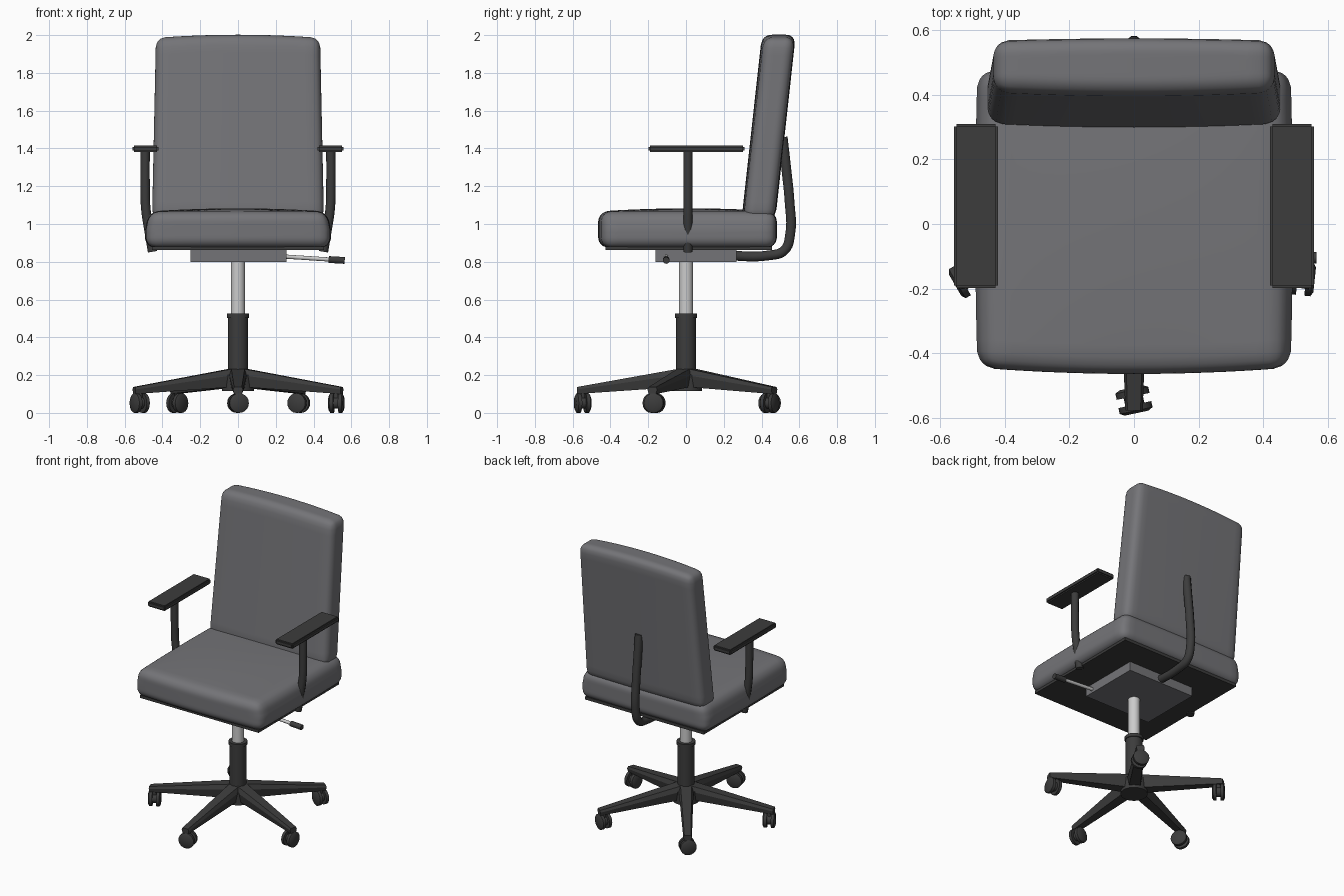
import bpy, bmesh, math
from mathutils import Vector, Matrix

if "Cube" in bpy.data.objects:
    bpy.data.objects.remove(bpy.data.objects["Cube"])


def material(name, rgb):
    m = bpy.data.materials.new(name)
    m.diffuse_color = (*rgb, 1)
    m.use_nodes = True
    m.node_tree.nodes["Principled BSDF"].inputs["Base Color"].default_value = m.diffuse_color
    return m


GREY = material("grey fabric", (0.175, 0.175, 0.187))
DARK = material("dark plastic", (0.045, 0.045, 0.045))
SILVER = material("silver metal", (0.6, 0.6, 0.6))


def finish(name, bm, mat, smooth=True):
    bmesh.ops.recalc_face_normals(bm, faces=bm.faces)
    me = bpy.data.meshes.new(name)
    bm.to_mesh(me)
    bm.free()
    ob = bpy.data.objects.new(name, me)
    bpy.context.collection.objects.link(ob)
    me.materials.append(mat)
    if smooth:
        bpy.ops.object.select_all(action='DESELECT')
        ob.select_set(True)
        bpy.context.view_layer.objects.active = ob
        bpy.ops.object.shade_smooth_by_angle(angle=math.radians(40))
    return ob


def box(name, lo, hi, mat, bevel=0.0):
    bm = bmesh.new()
    lo, hi = Vector(lo), Vector(hi)
    bmesh.ops.create_cube(bm, size=1, matrix=Matrix.Translation((lo + hi) / 2)
                          @ Matrix.Diagonal((*(hi - lo), 1)))
    if bevel:
        bmesh.ops.bevel(bm, geom=bm.edges[:], offset=bevel, segments=2, affect='EDGES')
    return finish(name, bm, mat, smooth=bevel > 0)


def add_rod(bm, a, b, r1, r2=None, sides=24):
    a, b = Vector(a), Vector(b)
    rot = (b - a).to_track_quat('Z', 'Y').to_matrix().to_4x4()
    bmesh.ops.create_cone(bm, cap_ends=True, segments=sides, radius1=r1,
                          radius2=r1 if r2 is None else r2, depth=(b - a).length,
                          matrix=Matrix.Translation((a + b) / 2) @ rot)


def rod(name, a, b, r, mat, sides=24):
    bm = bmesh.new()
    add_rod(bm, a, b, r, sides=sides)
    return finish(name, bm, mat)


def cushion(name, half, r, shape):
    """Rounded box with points packed near its edges, then shaped by a function."""
    bm = bmesh.new()
    bmesh.ops.create_cube(bm, size=2)
    bmesh.ops.subdivide_edges(bm, edges=bm.edges[:], cuts=19, use_grid_fill=True)
    for v in bm.verts:
        p = Vector([h * math.sin(c * math.pi / 2) for c, h in zip(v.co, half)])
        core = Vector([max(-(h - r), min(h - r, c)) for c, h in zip(p, half)])
        v.co = shape(core + (p - core).normalized() * r)
    return finish(name, bm, GREY)


def tube(name, points, r, mat):
    """Round bar along a smooth path."""
    cu = bpy.data.curves.new(name, 'CURVE')
    cu.dimensions = '3D'
    cu.bevel_depth, cu.bevel_resolution, cu.use_fill_caps = r, 3, True
    cu.resolution_u = 6
    sp = cu.splines.new('BEZIER')
    sp.bezier_points.add(len(points) - 1)
    for bp, p in zip(sp.bezier_points, points):
        bp.co = p
        bp.handle_left_type = bp.handle_right_type = 'AUTO'
    ob = bpy.data.objects.new(name, cu)
    bpy.context.collection.objects.link(ob)
    cu.materials.append(mat)
    bpy.ops.object.select_all(action='DESELECT')
    ob.select_set(True)
    bpy.context.view_layer.objects.active = ob
    bpy.ops.object.convert(target='MESH')
    bpy.ops.object.shade_smooth_by_angle(angle=math.radians(50))


# Seat cushion: domed top, bowed front, slightly bulging sides
def seat_shape(p):
    u, v = p.x / 0.485, p.y / 0.465
    bow = 0.02 * (1 - u * u)
    x = p.x * (1 + 0.015 * (1 - v * v) - 0.04 * max(0, p.z) / 0.1)
    y = p.y + 0.015 + (-bow if p.y < 0 else 0.3 * bow) * abs(v)
    z = p.z + 0.97 + (0.017 * (1 - u * u) * (1 - v * v) if p.z > 0 else 0)
    return Vector((x, y, z))


cushion("seat", (0.485, 0.46, 0.096), 0.055, seat_shape)
box("seat_underside", (-0.455, -0.425, 0.862), (0.455, 0.455, 0.882), DARK)


# Backrest: leans back, narrows upward, crowned top
def back_shape(p):
    t = (p.z + 0.48) / 0.96
    u = p.x / 0.455
    x = p.x * (1 - 0.045 * t)
    y = p.y + 0.386 + 0.108 * t + (0.012 * (1 - u * u) * (-1 if p.y < 0 else 0.6))
    z = p.z + 1.505 + 0.017 * (1 - u * u) * t
    return Vector((x, y, z))


cushion("backrest", (0.455, 0.08, 0.48), 0.05, back_shape)

# Curved bar carrying the backrest
tube("backrest_bar", [(0, 0.2, 0.834), (0, 0.44, 0.834), (0, 0.52, 0.86), (0, 0.552, 0.95),
                      (0, 0.548, 1.12), (0, 0.53, 1.3), (0, 0.512, 1.46)], 0.027, DARK)

# Armrests
for s, side in ((-1, "left"), (1, "right")):
    xs = sorted((s * 0.422, s * 0.558))
    box(side + "_arm_pad", (xs[0], -0.198, 1.38), (xs[1], 0.31, 1.416), DARK, 0.008)
    tube(side + "_arm_post", [(s * 0.492, 0.01, 1.39), (s * 0.492, 0.01, 1.22),
                              (s * 0.488, 0.01, 1.08), (s * 0.47, 0.01, 0.96),
                              (s * 0.452, 0.01, 0.853)], 0.025, DARK)

# Mechanism under the seat with its lever
box("tilt_mechanism", (-0.252, -0.162, 0.8), (0.256, 0.268, 0.868), GREY)
rod("lever_rod", (0.24, -0.105, 0.828), (0.5, -0.105, 0.811), 0.011, SILVER, 12)
rod("lever_handle", (0.48, -0.105, 0.812), (0.565, -0.105, 0.807), 0.018, DARK, 12)

# Column
rod("gas_lift", (0, 0, 0.5), (0, 0, 0.81), 0.037, SILVER)
rod("column_sleeve", (0, 0, 0.12), (0, 0, 0.51), 0.053, DARK)
rod("column_collar", (0, 0, 0.503), (0, 0, 0.525), 0.059, DARK)
rod("base_hub", (0, 0, 0.115), (0, 0, 0.2), 0.085, DARK)

# Five tapered legs, each with a twin-wheel caster
for i in range(5):
    ang = math.radians(-90 + 72 * i)
    d = Vector((math.cos(ang), math.sin(ang), 0))
    n = Vector((-d.y, d.x, 0))
    bm = bmesh.new()
    rings = []
    # radius, half width at top, half width at bottom, bottom z, top z
    for rad, wt, wb, zb, zt in ((0.0, 0.05, 0.04, 0.13, 0.24), (0.07, 0.046, 0.036, 0.135, 0.228),
                                (0.578, 0.027, 0.02, 0.1, 0.137)):
        zm = zb + 0.65 * (zt - zb)
        rings.append([bm.verts.new(d * rad + n * w + Vector((0, 0, z))) for w, z in
                      ((-wb, zb), (wb, zb), (wt, zm), (wt * 0.75, zt), (-wt * 0.75, zt), (-wt, zm))])
    for a, b in zip(rings, rings[1:]):
        for k in range(6):
            j = (k + 1) % 6
            bm.faces.new((a[k], a[j], b[j], b[k]))
    bm.faces.new(rings[0])
    bm.faces.new(rings[-1])
    finish(f"base_leg_{i + 1}", bm, DARK, smooth=False)

    twist = ang + math.radians(12)
    axle = Vector((math.cos(twist), math.sin(twist), 0))
    c = d * 0.547 + Vector((0, 0, 0.052))
    bm = bmesh.new()
    for s in (-1, 1):
        add_rod(bm, c + axle * s * 0.013, c + axle * s * 0.032, 0.052, sides=20)
        add_rod(bm, c + axle * s * 0.032, c + axle * s * 0.04, 0.052, 0.038, sides=20)
    add_rod(bm, c - axle * 0.014, c + axle * 0.014, 0.03, sides=16)
    add_rod(bm, c, c + Vector((0, 0, 0.07)), 0.014, sides=12)
    finish(f"caster_{i + 1}", bm, DARK)
